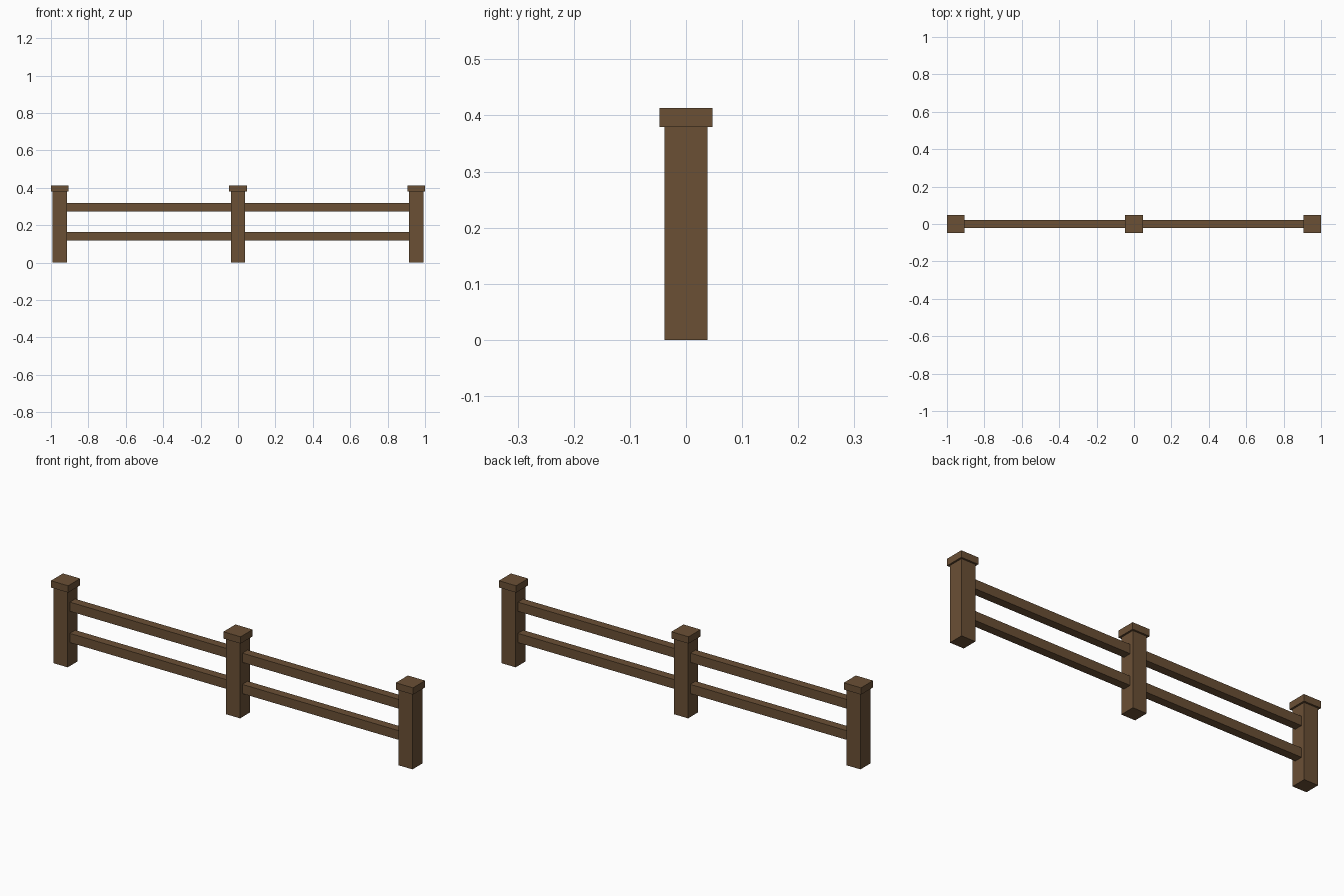
import bpy

cube = bpy.data.objects.get("Cube")
if cube:
    bpy.data.objects.remove(cube, do_unlink=True)

# One brown for the whole fence
wood = bpy.data.materials.new("brown_wood")
wood.use_nodes = True
WOOD_COLOUR = (0.145, 0.080, 0.036, 1)
wood.diffuse_color = WOOD_COLOUR
wood.node_tree.nodes["Principled BSDF"].inputs["Base Color"].default_value = WOOD_COLOUR


def box(name, x, z_low, z_high, width, depth):
    """Flat-faced beam centred on y = 0, spanning z_low to z_high."""
    bpy.ops.mesh.primitive_cube_add(size=1, location=(x, 0, (z_low + z_high) / 2))
    part = bpy.context.object
    part.name = name
    part.scale = (width, depth, z_high - z_low)
    bpy.ops.object.transform_apply(location=False, rotation=False, scale=True)
    part.data.materials.append(wood)
    return part


POST_WIDTH, CAP_WIDTH = 0.077, 0.095
POST_TOP, CAP_TOP = 0.379, 0.413
SPACING = 1 - CAP_WIDTH / 2
RAIL_HEIGHT, RAIL_DEPTH = 0.046, 0.042

# Square posts with overhanging caps
for side, x in (("right", -SPACING), ("middle", 0), ("left", SPACING)):
    box(side + "_post", x, 0, POST_TOP, POST_WIDTH, POST_WIDTH)
    box(side + "_post_cap", x, POST_TOP, CAP_TOP, CAP_WIDTH, CAP_WIDTH)

# Two rails in each bay, meeting the post faces
for side, x in (("right", -SPACING / 2), ("left", SPACING / 2)):
    for level, z in (("lower", 0.117), ("upper", 0.273)):
        box(f"{side}_{level}_rail", x, z, z + RAIL_HEIGHT, SPACING - POST_WIDTH, RAIL_DEPTH)
